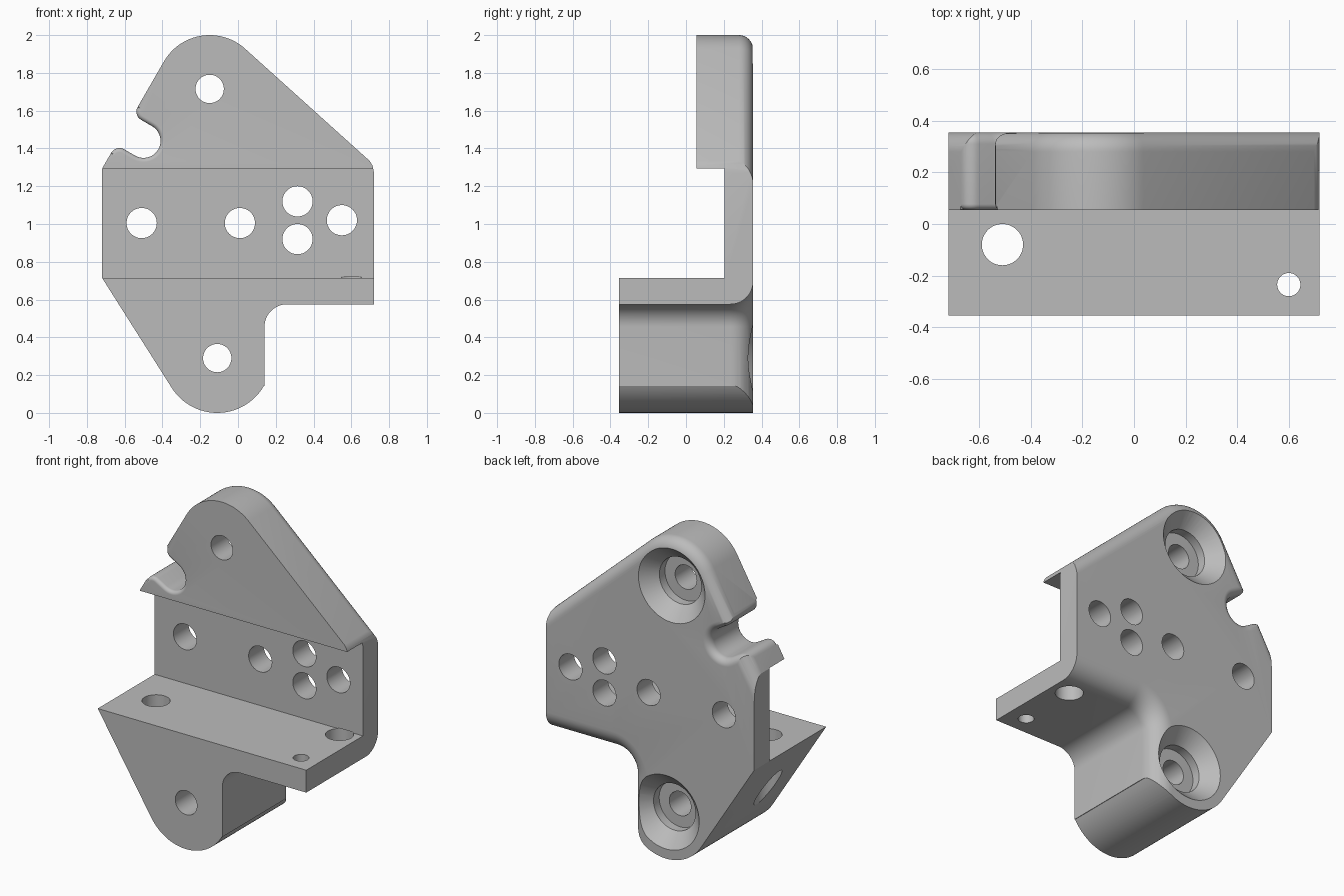
import bpy, bmesh
from math import sin, cos, pi, radians

if "Cube" in bpy.data.objects:
    bpy.data.objects.remove(bpy.data.objects["Cube"])

BACK, WALL, UPPER, FRONT = 0.355, 0.205, 0.055, -0.355
STEP_LOW, STEP_HIGH = 0.715, 1.295

grey = bpy.data.materials.new("plain grey")
grey.use_nodes = True
grey.diffuse_color = (0.5, 0.5, 0.5, 1)
grey.node_tree.nodes["Principled BSDF"].inputs["Base Color"].default_value = (0.5, 0.5, 0.5, 1)


def loft(name, rings):
    """Solid skinned through rings of equal point count."""
    bm = bmesh.new()
    loops = [[bm.verts.new(p) for p in ring] for ring in rings]
    n = len(loops[0])
    for a, b in zip(loops, loops[1:]):
        for i in range(n):
            j = (i + 1) % n
            bm.faces.new((a[i], a[j], b[j], b[i]))
    bm.faces.new(loops[0])
    bm.faces.new(loops[-1][::-1])
    bmesh.ops.recalc_face_normals(bm, faces=bm.faces)
    mesh = bpy.data.meshes.new(name)
    bm.to_mesh(mesh)
    bm.free()
    mesh.materials.append(grey)
    obj = bpy.data.objects.new(name, mesh)
    bpy.context.collection.objects.link(obj)
    return obj


def arc(cx, cz, r, start, end, n=16):
    angles = [radians(start + (end - start) * i / n) for i in range(n + 1)]
    return [(cx + r * cos(a), cz + r * sin(a)) for a in angles]


def at_y(points, y):
    return [(x, y, z) for x, z in points]


def fillet_steps(r, n=10):
    """Pairs of (offset, y) rounding the back edge."""
    turns = [pi / 2 * i / n for i in range(n + 1)]
    return [(r * (1 - cos(t)), BACK - r + r * sin(t)) for t in turns]


def prism(name, points, y0, y1):
    return loft(name, [at_y(points, y0), at_y(points, y1)])


def bore(name, x, z, steps):
    """Turned hole along y; steps are (radius, y)."""
    return loft(name, [at_y(arc(x, z, r, 0, 352.5, 47), y) for r, y in steps])


def drill(name, x, y, r, z0, z1):
    ring = arc(x, y, r, 0, 352.5, 47)
    return loft(name, [[(a, b, z) for a, b in ring] for z in (z0, z1)])


# Block outline with rounded foot
outline = [(-0.72, STEP_HIGH + 0.9), (-0.72, STEP_LOW)]
outline += arc(-0.11, 0.285, 0.285, 213, 330, 32)
outline += [(0.72, 0.14), (0.72, 1.27), (0.712, 1.31), (0.69, 1.345), (0.69, 2.2)]
bracket = prism("mounting_bracket", outline, FRONT, BACK + 0.02)


# Rounded peak and its sloping sides, with a soft back edge
def peak(o):
    pts = arc(-0.15, 1.72, 0.28 - o, 48, 150, 32)
    (rx, rz), (lx, lz) = pts[0], pts[-1]
    right = (rx + 4 * sin(radians(48)), rz - 4 * cos(radians(48)))
    left = (lx - 4 * sin(radians(30)), lz - 4 * cos(radians(30)))
    return [right] + pts + [left]


envelope = loft("peak_envelope", [at_y(peak(0), -1)] + [at_y(peak(o), y) for o, y in fillet_steps(0.075)])


# Open corner under the flange, flaring at the back
def corner(o):
    return [(0.14 - o, -1)] + arc(0.26, 0.455, 0.12 + o, 180, 90) + [(2, 0.575 + o), (2, -1)]


flange_gap = loft("flange_gap", [at_y(corner(0), -1)] + [at_y(corner(o), y) for o, y in fillet_steps(0.12)]
                  + [at_y(corner(0.12), 1)])


# Side notch, square to the left slope, with rounded lips
def notch(o):
    lip = 0.05 - o
    uv = [(0.3, 0.2)] + arc(0.067, 0.14, lip, 0, -90, 8) + arc(0, 0, 0.09 + o, 90, 270, 24)
    uv += arc(0.067, -0.14, lip, 90, 0, 8) + [(0.3, -0.2)]
    c, s = cos(radians(150)), sin(radians(150))
    return [(-0.5 + u * c + v * s, 1.44 + u * s - v * c) for u, v in uv]


soft = fillet_steps(0.045)
front_soft = [(o * 0.5, UPPER + (BACK - y) * 0.5) for o, y in reversed(soft)]
notch_rings = [(front_soft[0][0], -1)] + front_soft + soft + [(soft[-1][0], 1)]
side_notch = loft("side_notch", [at_y(notch(o), y) for o, y in notch_rings])


# Stepped front
def band(name, z0, z1, y):
    return prism(name, [(-2, z0), (2, z0), (2, z1), (-2, z1)], -1, y)


cutters = [flange_gap, side_notch,
           band("upper_step", STEP_HIGH - 0.1, 3, UPPER),
           band("wall_step", STEP_LOW, STEP_HIGH, WALL)]

# Countersunk screw holes
for name, x, z in (("upper_screw", -0.15, 1.715), ("lower_screw", -0.11, 0.29)):
    cutters.append(bore(name, x, z, [(0.075, -1), (0.075, BACK - 0.14), (0.145, BACK - 0.14),
                                     (0.145, BACK - 0.085), (0.23, BACK), (0.24, BACK + 0.01)]))

# Wall holes
for i, (x, z) in enumerate([(-0.51, 1.005), (0.01, 1.005), (0.315, 1.12), (0.315, 0.92), (0.55, 1.02)]):
    cutters.append(bore(f"wall_hole_{i}", x, z, [(0.08, 0), (0.08, 1)]))

# Upright holes through the flange
cutters += [drill("long_hole", -0.51, -0.08, 0.08, 0.05, 1),
            drill("small_hole", 0.6, -0.235, 0.045, 0.4, 1),
            drill("rear_hole", 0.6, 0.145, 0.08, 0.4, 0.72)]

# Carve the bracket
for tool in [envelope] + cutters:
    mod = bracket.modifiers.new(tool.name, "BOOLEAN")
    mod.operation = "INTERSECT" if tool is envelope else "DIFFERENCE"
    mod.solver = "EXACT"
    mod.object = tool
    tool.hide_render = True
bpy.context.view_layer.update()
graph = bpy.context.evaluated_depsgraph_get()
bracket.modifiers.update() if hasattr(bracket.modifiers, "update") else None
carved = bpy.data.meshes.new_from_object(bracket.evaluated_get(graph))
bracket.modifiers.clear()
bracket.data = carved
for tool in [envelope] + cutters:
    bpy.data.objects.remove(tool)

# Smooth shading with crisp edges
bpy.ops.object.select_all(action="DESELECT")
bracket.select_set(True)
bpy.context.view_layer.objects.active = bracket
bpy.ops.object.shade_smooth_by_angle(angle=radians(30))
